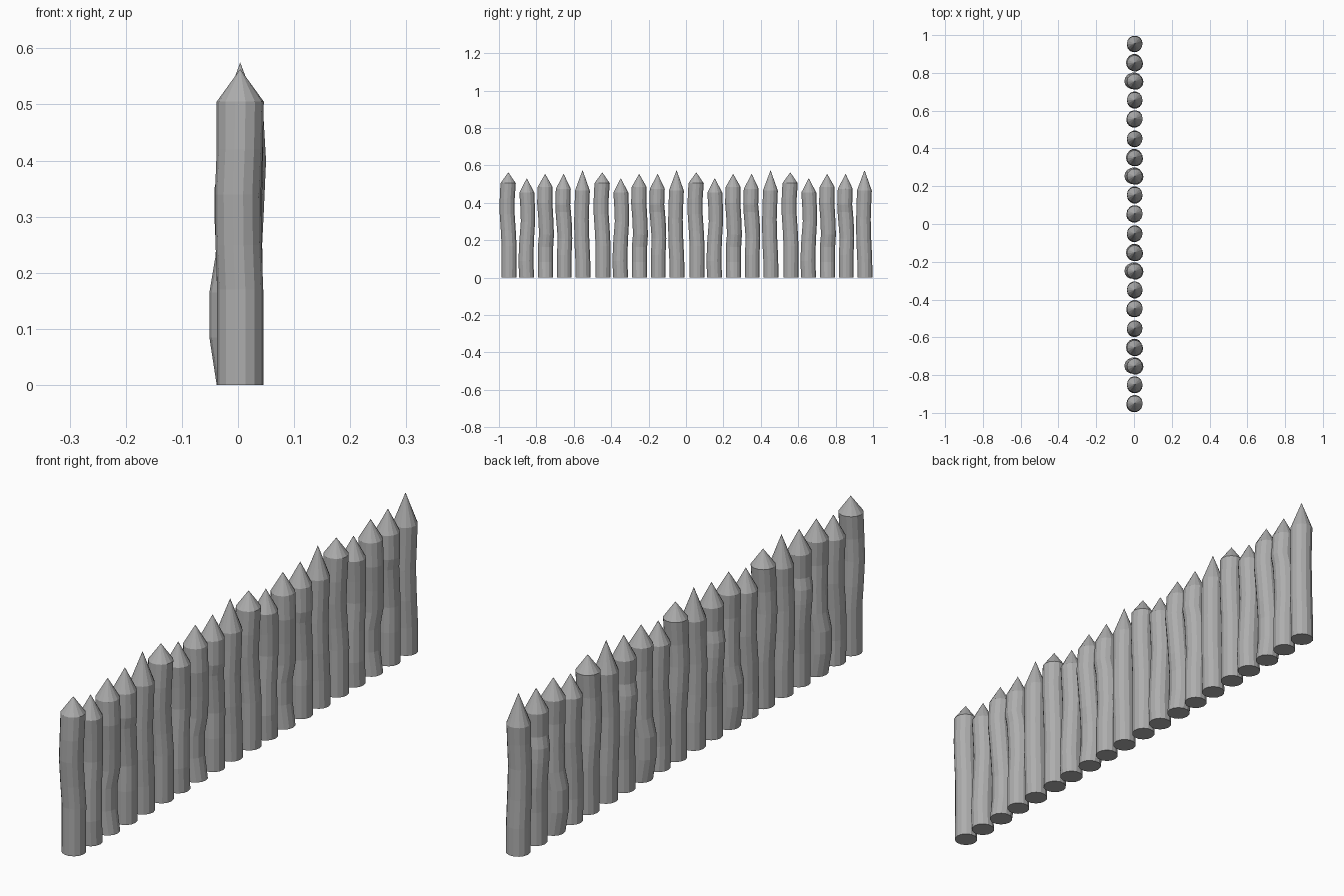
import bpy, bmesh
from math import cos, sin, pi

SIDES = 14

# Darker grey for all stakes
grey = bpy.data.materials.new("grey_wood")
grey.diffuse_color = (0.42, 0.42, 0.42, 1)

# Each stake type: y in its group, tip height, rings of (z, dx, dy, radius)
STAKES = [
    (-0.950, 0.563, [(0, 0.004, 0.003, .041), (.17, 0.004, 0.004, .041),
                     (.25, 0.001, 0.000, .041), (.34, 0.000, -.006, .041),
                     (.42, 0.003, -.006, .041), (.505, 0.004, -.001, .042)]),
    (-0.851, 0.532, [(0, 0.004, -.001, .041), (.09, 0.004, -.005, .041),
                     (.20, 0.002, -.001, .040), (.30, 0.003, 0.006, .039),
                     (.38, 0.004, 0.004, .040), (.455, 0.004, 0.000, .041)]),
    (-0.753, 0.555, [(0, 0.003, 0.003, .041), (.085, -.009, 0.002, .042),
                     (.165, -.009, 0.002, .042), (.23, 0.001, 0.007, .041),
                     (.31, 0.005, 0.004, .041), (.40, 0.008, -.002, .042),
                     (.485, 0.004, 0.000, .041)]),
    (-0.654, 0.555, [(0, 0.004, 0.003, .040), (.12, 0.004, 0.003, .040),
                     (.21, 0.002, 0.007, .040), (.30, 0.000, 0.002, .042),
                     (.35, 0.000, -.002, .042), (.39, 0.007, -.005, .041),
                     (.475, 0.004, -.002, .041)]),
    (-0.553, 0.575, [(0, 0.004, 0.002, .041), (.10, 0.004, 0.001, .041),
                     (.20, 0.003, -.004, .041), (.31, 0.002, -.006, .040),
                     (.40, 0.004, -.003, .040), (.465, 0.004, -.001, .041)]),
]


def make_stake(name, y, tip_z, rings):
    """Wobbly log of stacked rings, flat at the foot and pointed on top."""
    bm = bmesh.new()
    loops = []
    for z, dx, dy, r in rings:
        loops.append([bm.verts.new((dx + r * cos(2 * pi * i / SIDES),
                                    y + dy + r * sin(2 * pi * i / SIDES), z))
                      for i in range(SIDES)])
    tip = bm.verts.new((0.004, y, tip_z))
    bm.faces.new(loops[0][::-1])
    for i in range(SIDES):
        j = (i + 1) % SIDES
        for lo, hi in zip(loops, loops[1:]):
            bm.faces.new((lo[i], lo[j], hi[j], hi[i]))
        bm.faces.new((loops[-1][i], loops[-1][j], tip))
    mesh = bpy.data.meshes.new(name)
    bm.to_mesh(mesh)
    bm.free()
    mesh.materials.append(grey)
    obj = bpy.data.objects.new(name, mesh)
    bpy.context.collection.objects.link(obj)


# Four repeats of the five-stake group
for group in range(4):
    for k, (y, tip_z, rings) in enumerate(STAKES):
        make_stake(f"stake_{group * 5 + k + 1}", y + group * 0.5025, tip_z, rings)
